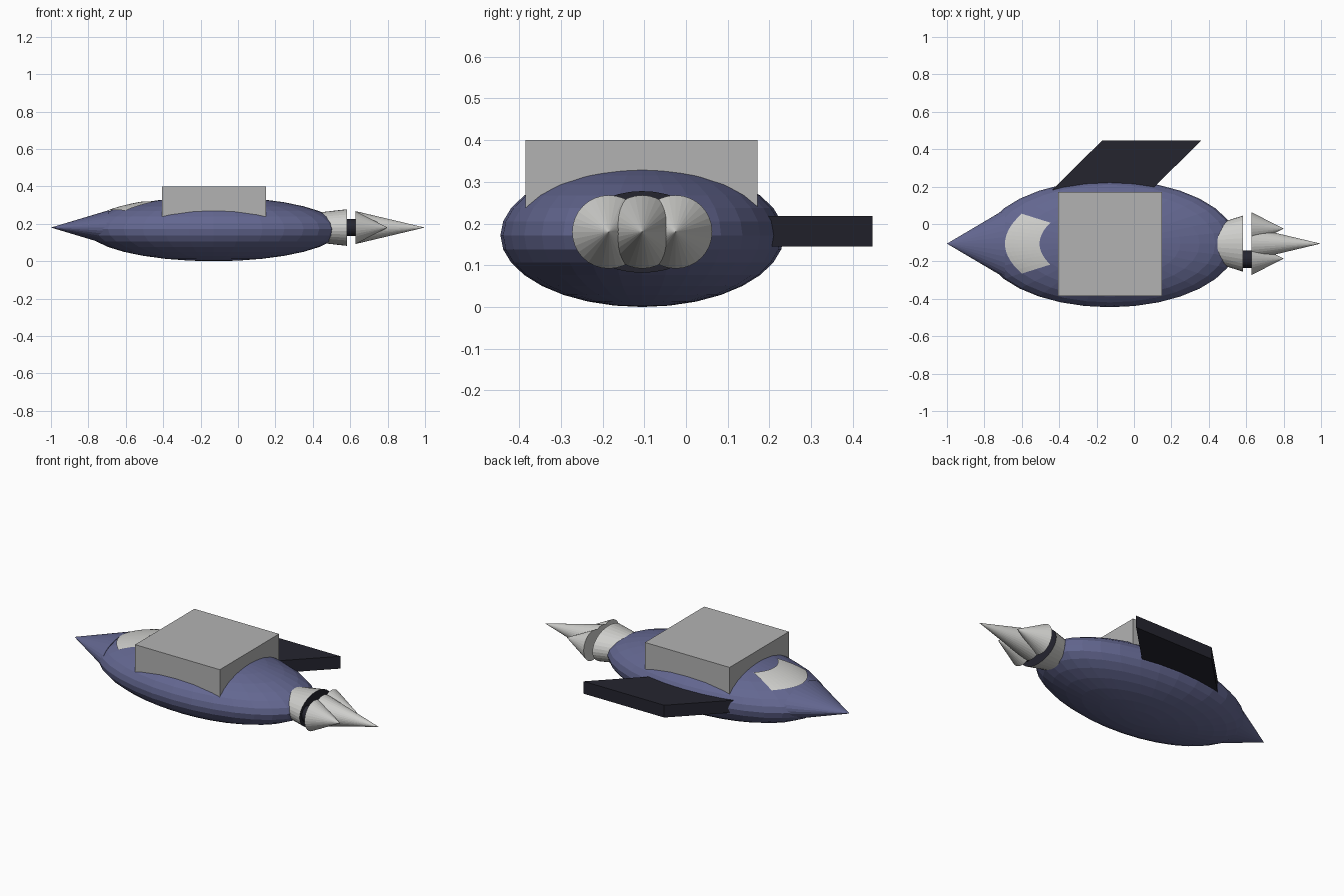
import bpy, bmesh, math
from mathutils import Matrix, Vector

if "Cube" in bpy.data.objects:
    bpy.data.objects.remove(bpy.data.objects["Cube"])


def material(name, rgb):
    m = bpy.data.materials.new(name)
    m.diffuse_color = (*rgb, 1)
    m.use_nodes = True
    m.node_tree.nodes["Principled BSDF"].inputs["Base Color"].default_value = m.diffuse_color
    return m


BLUE = material("slate blue", (0.125, 0.135, 0.28))
DARK = material("dark navy", (0.018, 0.018, 0.028))
PALE = material("pale grey", (0.62, 0.62, 0.60))
GREY = material("mid grey", (0.45, 0.45, 0.45))

CY, CZ = -0.105, 0.18          # long axis of the craft


def make(name, bm, *mats):
    bmesh.ops.recalc_face_normals(bm, faces=bm.faces)
    mesh = bpy.data.meshes.new(name)
    bm.to_mesh(mesh)
    bm.free()
    ob = bpy.data.objects.new(name, mesh)
    bpy.context.collection.objects.link(ob)
    for m in mats:
        mesh.materials.append(m)
    return ob


def tube(name, x0, r0, x1, r1, y, mat, cap_mat=None, n=32):
    """Loft along x between two (ry, rz) ellipses; zero radii make a point."""
    bm = bmesh.new()
    rings = []
    for x, (ry, rz) in ((x0, r0), (x1, r1)):
        if ry == 0:
            rings.append([bm.verts.new((x, y, CZ))] * n)
        else:
            rings.append([bm.verts.new((x, y + ry * math.cos(i * math.tau / n),
                                        CZ + rz * math.sin(i * math.tau / n)))
                          for i in range(n)])
    a, b = rings
    for i in range(n):
        j = (i + 1) % n
        bm.faces.new(list(dict.fromkeys((a[i], a[j], b[j], b[i]))))
    for ring, r in ((a, r0), (b, r1)):
        if r[0]:
            f = bm.faces.new(ring)
            if cap_mat and ring is b:
                f.material_index = 1
    return make(name, bm, *([mat, cap_mat] if cap_mat else [mat]))


# Hull: flattened ellipsoid
BX, BZ, RX, RY, RZ = -0.13, 0.172, 0.68, 0.34, 0.172
bm = bmesh.new()
bmesh.ops.create_uvsphere(bm, u_segments=32, v_segments=16, radius=1,
                          matrix=Matrix.Translation((BX, CY, BZ)) @ Matrix.Diagonal((RX, RY, RZ, 1)))
make("hull", bm, BLUE)

# Nose cone
tube("nose_cone", -1.0, (0, 0), -0.69, (0.183, 0.093), CY, BLUE)

# Cargo box on top, sunk into the hull
bm = bmesh.new()
bmesh.ops.create_cube(bm, size=1, matrix=Matrix.Translation((-0.128, -0.107, 0.30))
                      @ Matrix.Diagonal((0.556, 0.556, 0.20, 1)))
make("top_box", bm, GREY)

# Swept wing on one side
bm = bmesh.new()
f = bm.faces.new([bm.verts.new((x, y, 0.145)) for x, y in
                  ((-0.51, 0.11), (0.02, 0.11), (0.36, 0.447), (-0.17, 0.447))])
up = bmesh.ops.extrude_face_region(bm, geom=[f])["geom"]
bmesh.ops.translate(bm, vec=(0, 0, 0.073), verts=[v for v in up if isinstance(v, bmesh.types.BMVert)])
make("wing", bm, DARK)

# Engine housing with dark rear plate, and the small connecting rod
tube("engine_housing", 0.40, (0.092, 0.077), 0.583, (0.15, 0.098), CY, PALE, DARK)
tube("engine_rod", 0.57, (0.046, 0.046), 0.64, (0.046, 0.046), CY - 0.083, DARK)

# Exhaust cones
for name, dy, tip in (("centre", 0, 0.998), ("left", -0.08, 0.80), ("right", 0.08, 0.80)):
    tube(name + "_exhaust_cone", 0.628, (0.088, 0.088), tip, (0, 0), CY + dy, PALE)

# Cockpit window: curved patch lying just above the hull
bm = bmesh.new()
NU, NV = 14, 8
grid = []
for i in range(NU + 1):
    u = 2 * i / NU - 1
    row = []
    for j in range(NV + 1):
        t = j / NV
        x = (-0.69 + 0.09 * u * u) * (1 - t) + (-0.505 + 0.058 * u * u) * t
        dy = u * (0.16 * (1 - t) + 0.112 * t)
        h = 1 - ((x - BX) / RX) ** 2 - (dy / RY) ** 2
        p = Vector((x, CY + dy, BZ + RZ * math.sqrt(max(h, 0)) + 0.005))
        row.append(bm.verts.new(p))
    grid.append(row)
for i in range(NU):
    for j in range(NV):
        bm.faces.new((grid[i][j], grid[i][j + 1], grid[i + 1][j + 1], grid[i + 1][j]))
window = make("cockpit_window", bm, PALE)
if window.data.polygons[0].normal.z < 0:
    window.data.flip_normals()
